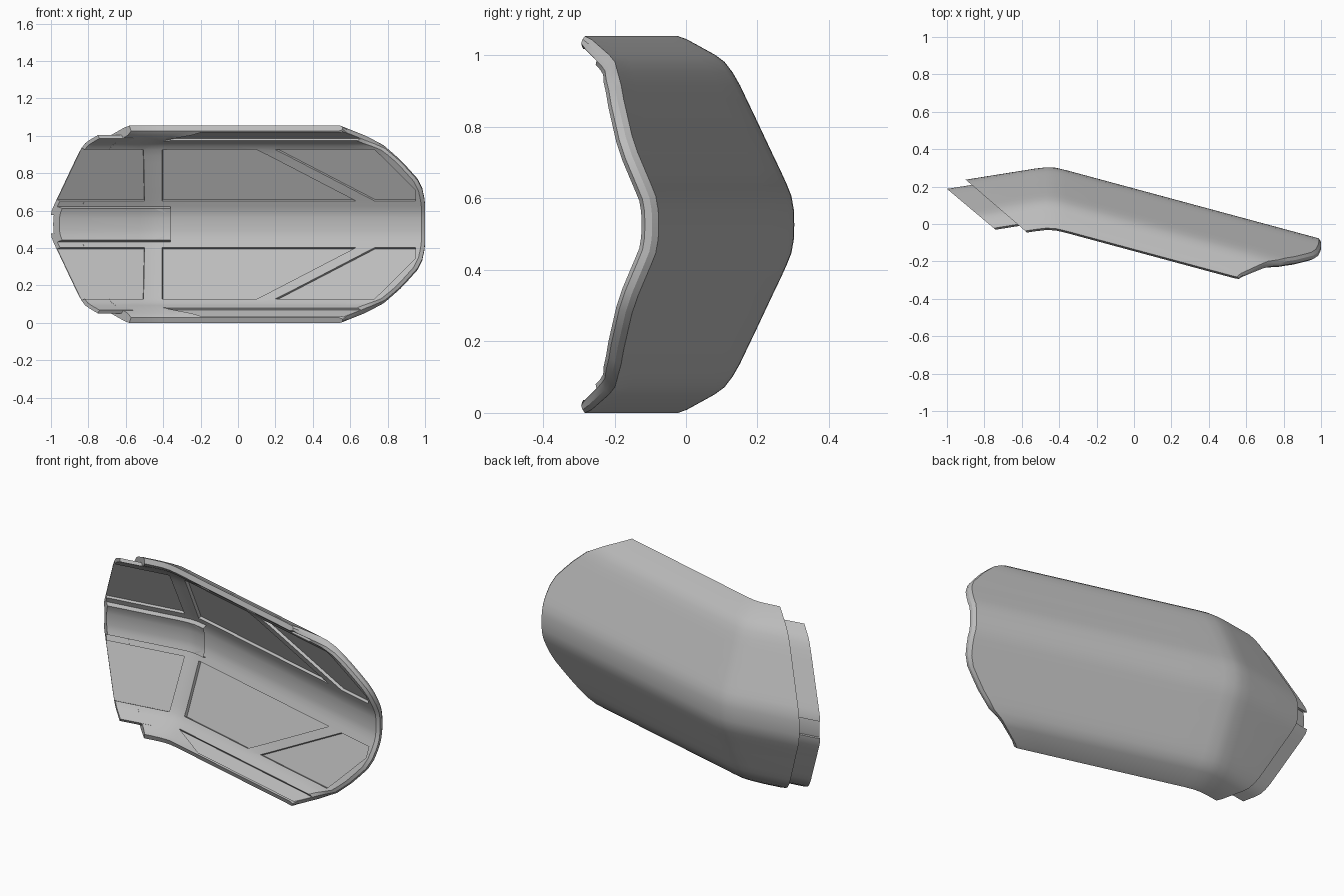
import bpy, bmesh
from mathutils import Vector

cube = bpy.data.objects.get("Cube")
if cube:
    bpy.data.objects.remove(cube)

MID = 0.527      # height of the spine
THICK = 0.05     # shell thickness

grey = bpy.data.materials.new("plain grey")
grey.use_nodes = True
COLOR = (0.5, 0.5, 0.5, 1)
grey.diffuse_color = COLOR
grey.node_tree.nodes["Principled BSDF"].inputs["Base Color"].default_value = COLOR

# spine seen from above (x, y), and far-end outline (half width, x)
SPINE = [(-1.2, .189), (-.53, .296), (-.47, .303), (-.42, .301), (-.36, .287), (1.1, -.107)]
OUTLINE = [(0, 1), (.12, 1), (.19, .99), (.25, .96), (.34, .88), (.43, .78), (.48, .68), (.527, .56)]
# half cross-section: (half width, drop from spine, thickness factor)
HALF = [(0, 0, 1), (.04, .001, 1), (.08, .008, 1), (.115, .022, 1), (.15, .038, 1),
        (.2, .062, 1), (.25, .0855, 1), (.3, .109, 1), (.35, .133, 1), (.39, .152, 1),
        (.425, .172, 1), (.455, .195, 1), (.475, .222, 1)]
RIM = [(.518, .30, .9), (.527, .325, .6)]


def lerp(table, t):
    for (a, va), (b, vb) in zip(table, table[1:]):
        if t <= b:
            return va + (vb - va) * (t - a) / (b - a)
    return table[-1][1]


def mirrored(half):
    return [(-w, d, k) for w, d, k in reversed(half[1:])] + half


def normals(cols):
    """Outward normals of the cross-section in (width, drop)."""
    result = []
    for j in range(len(cols)):
        total = Vector((0, 0))
        for a, b in ((j - 1, j), (j, j + 1)):
            if a >= 0 and b < len(cols):
                dw, dd = cols[b][0] - cols[a][0], cols[b][1] - cols[a][1]
                total += Vector((dd, -dw)).normalized()
        result.append(total.normalized())
    return result


def make_object(name, bm):
    bmesh.ops.recalc_face_normals(bm, faces=bm.faces)
    mesh = bpy.data.meshes.new(name)
    bm.to_mesh(mesh)
    bm.free()
    obj = bpy.data.objects.new(name, mesh)
    bpy.context.collection.objects.link(obj)
    mesh.materials.append(grey)
    return obj


def swept_slab(name, half, layers, x_start, x_end, bend=True):
    """Sweep a section along the spine; layers are (depth, far-end inset)."""
    cols = mirrored(half)
    norms = normals(cols)
    bm = bmesh.new()
    cache = {}
    knots = [x for x, y in SPINE[1:-1]] if bend else []
    rows = len(knots) + 8

    def vert(i, l, j):
        if (i, l, j) not in cache:
            w, d, k = cols[j]
            depth, inset = layers[l]
            w2, drop = w - norms[j].x * depth * k, d - norms[j].y * depth * k
            first, last = x_start(drop), x_end(abs(w), d) - inset
            if i == 0:
                x = first
            elif i <= len(knots):
                x = max(knots[i - 1], first + .008 * i)
            else:
                base = max(knots[-1], first + .008 * len(knots)) if knots else first
                x = base + (last - base) * (i - len(knots)) / (rows - 1 - len(knots))
            cache[i, l, j] = bm.verts.new((x, lerp(SPINE, x) - drop, MID + w2))
        return cache[i, l, j]

    top = len(layers) - 1
    for l in (0, top):
        for i in range(rows - 1):
            for j in range(len(cols) - 1):
                bm.faces.new((vert(i, l, j), vert(i + 1, l, j), vert(i + 1, l, j + 1), vert(i, l, j + 1)))
    for l in range(top):
        for j in (0, len(cols) - 1):
            for i in range(rows - 1):
                bm.faces.new((vert(i, l, j), vert(i + 1, l, j), vert(i + 1, l + 1, j), vert(i, l + 1, j)))
        for i in (0, rows - 1):
            for j in range(len(cols) - 1):
                bm.faces.new((vert(i, l, j), vert(i, l, j + 1), vert(i, l + 1, j + 1), vert(i, l + 1, j)))
    return make_object(name, bm)


# outer shell, locking lip at the near end and raised pad along the inside
shell = swept_slab("shell", HALF + RIM,
                   [(0, .012), (.015, 0), (.035, 0), (THICK, .02)],
                   lambda drop: -.9 + drop * .98,
                   lambda w, d: lerp(OUTLINE, w))
lip = swept_slab("end_lip", HALF + [(.502, .268, 1)], [(.03, 0), (THICK - .0005, 0)],
                 lambda drop: -1.033 + drop, lambda w, d: -.83 + d, bend=False)
pad = swept_slab("inner_pad", HALF[:3] + [(.112, .02, 1)], [(.045, 0), (.078, 0)],
                 lambda drop: -1.033 + drop, lambda w, d: -.39 if w < .09 else -.45)

# recessed panels on the inner faces: outline in (x, half width), facet line, spine side
MAIN = (.15, .093, .475)
SIDE = (.431, .248, 1.7)
NEAR, FAR = SPINE[:2], SPINE[-2:]
PANELS = [
    ([(-1.15, .125), (-.5, .125), (-.505, .4), (-1.15, .4)], MAIN, NEAR),
    ([(-.405, .125), (.63, .125), (.1, .4), (-.405, .4)], MAIN, FAR),
    ([(.2, .4), (.73, .4), (.95, .18), (.95, .125), (.73, .125)], MAIN, FAR),
    ([(-.4, .445), (.67, .445), (.56, .482), (-.2, .482)], SIDE, FAR),
]


def prism(bm, base, low, high):
    rings = [[bm.verts.new(p + s) for p in base] for s in (low, high)]
    n = len(base)
    bm.faces.new(rings[0])
    bm.faces.new(rings[1])
    for i in range(n):
        k = (i + 1) % n
        bm.faces.new((rings[0][i], rings[0][k], rings[1][k], rings[1][i]))


bm = bmesh.new()
for points, (w0, d0, slope), ((xa, ya), (xb, yb)) in PANELS:
    run = (yb - ya) / (xb - xa)
    for side in (1, -1):
        out = Vector((-run, 1, side * slope)).normalized()
        base = [Vector((x, ya + run * (x - xa) - d0 - slope * (w - w0), MID + side * w))
                for x, w in points]
        prism(bm, base, out * .016, out * -.03)
panel_cutter = make_object("panel_cutter", bm)

# slot through the middle of the lip
bm = bmesh.new()
prism(bm, [Vector((x, 0, MID + z)) for x, z in ((-1.1, -.05), (-.86, -.05), (-.86, .05), (-1.1, .05))],
      Vector((0, .05, 0)), Vector((0, .4, 0)))
slot_cutter = make_object("slot_cutter", bm)


def cut(obj, cutter):
    mod = obj.modifiers.new("cut", 'BOOLEAN')
    mod.operation = 'DIFFERENCE'
    mod.solver = 'EXACT'
    mod.object = cutter
    bpy.context.view_layer.objects.active = obj
    bpy.ops.object.modifier_apply(modifier=mod.name)


cut(shell, panel_cutter)
cut(lip, panel_cutter)
cut(lip, slot_cutter)
for cutter in (panel_cutter, slot_cutter):
    bpy.data.objects.remove(cutter)

# smooth curves, crisp panel edges
bpy.ops.object.select_all(action='DESELECT')
for obj in (shell, lip, pad):
    obj.select_set(True)
bpy.context.view_layer.objects.active = shell
bpy.ops.object.shade_smooth_by_angle(angle=0.5)
